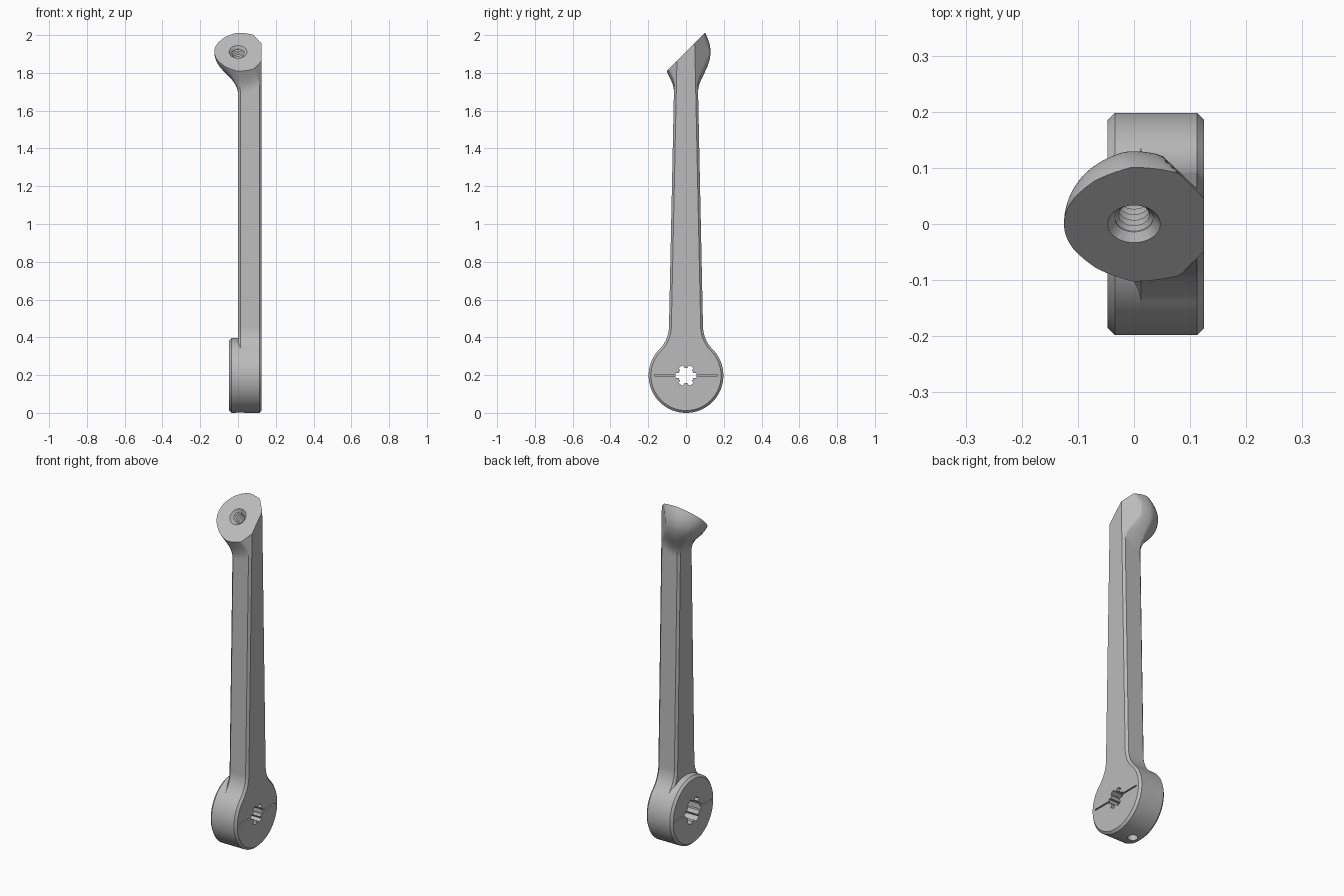
import bpy, bmesh
from math import sin, cos, pi, sqrt, hypot, radians
from mathutils import Vector, Matrix

cube = bpy.data.objects.get("Cube")
if cube:
    bpy.data.objects.remove(cube, do_unlink=True)

grey = bpy.data.materials.new("plain grey")
grey.use_nodes = True
grey.diffuse_color = (0.5, 0.5, 0.5, 1)
grey.node_tree.nodes["Principled BSDF"].inputs["Base Color"].default_value = (0.5, 0.5, 0.5, 1)

HUB_R = HUB_Z = 0.198       # hub radius and height of its axis
THICK, CHAMFER = 0.125, 0.0125
FLARE_Z, FLARE_W = 0.458, 0.09
JOIN_Z = 1.55               # where the straight arm meets the head
BALL_R = 0.125
BALL = Vector((0, 0, 2 - BALL_R / sqrt(2)))


def half_width(z):
    return FLARE_W - 0.021 * (z - FLARE_Z)


def loft(name, rings, cut=None):
    """Skin matching closed rings, cap both ends, optionally slice by a plane."""
    bm = bmesh.new()
    rows = [[bm.verts.new(p) for p in ring] for ring in rings]
    n = len(rows[0])
    for a, b in zip(rows, rows[1:]):
        for i in range(n):
            bm.faces.new((a[i], a[(i + 1) % n], b[(i + 1) % n], b[i]))
    bm.faces.new(rows[0])
    bm.faces.new(rows[-1])
    if cut:
        res = bmesh.ops.bisect_plane(bm, geom=bm.verts[:] + bm.edges[:] + bm.faces[:],
                                     dist=1e-6, plane_co=cut[0], plane_no=cut[1],
                                     clear_outer=True)
        edges = [e for e in res["geom_cut"] if isinstance(e, bmesh.types.BMEdge)]
        bmesh.ops.edgeloop_fill(bm, edges=edges)
    bmesh.ops.recalc_face_normals(bm, faces=bm.faces[:])
    mesh = bpy.data.meshes.new(name)
    bm.to_mesh(mesh)
    bm.free()
    mesh.materials.append(grey)
    obj = bpy.data.objects.new(name, mesh)
    bpy.context.collection.objects.link(obj)
    return obj


def carve(obj, cutters):
    bpy.context.view_layer.objects.active = obj
    for c in cutters:
        mod = obj.modifiers.new("cut", "BOOLEAN")
        mod.operation, mod.solver, mod.object = "DIFFERENCE", "EXACT", c
        bpy.ops.object.modifier_apply(modifier=mod.name)


def circle(r, n=96):
    return [(r * cos(2 * pi * i / n), r * sin(2 * pi * i / n)) for i in range(n)]


def along_x(points, x, z=HUB_Z):
    return [Vector((x, u, v + z)) for u, v in points]


# Arm: round hub flaring into a tapering bar, chamfered on both faces
def arm_outline(d):
    k = sqrt(0.5)
    fillet = (HUB_R * k - FLARE_W) / (1 - k)
    cy = FLARE_W + fillet
    cz = HUB_Z + cy
    half = [(half_width(JOIN_Z) - d, JOIN_Z)]
    for i in range(13):
        a = pi + pi / 4 * i / 12
        half.append((cy + (fillet + d) * cos(a), cz + (fillet + d) * sin(a)))
    for i in range(1, 37):
        a = pi / 4 - 3 * pi / 4 * i / 36
        half.append(((HUB_R - d) * cos(a), HUB_Z + (HUB_R - d) * sin(a)))
    return half + [(-y, z) for y, z in reversed(half[:-1])]


arm = loft("arm", [along_x(arm_outline(d), x, 0) for x, d in
                   ((0, CHAMFER), (CHAMFER, 0), (THICK - CHAMFER, 0), (THICK, CHAMFER))])

# Hub boss standing proud of the arm on one side
boss = loft("hub_boss", [along_x(circle(r), x) for x, r in
                         ((-0.047, HUB_R - CHAMFER), (-0.034, HUB_R), (0.013, HUB_R))])


# Head: half ball blended into the bar by a rounded fillet
def bar_corners(z):
    w, c, t = half_width(z), CHAMFER, THICK
    return [(c, -w), (t - c, -w), (t, c - w), (t, w - c),
            (t - c, w), (c, w), (0, w - c), (0, c - w)]


def surface(x, y, z, r=0.1):
    w = half_width(z)
    edge = (abs(y) - w + x - THICK + CHAMFER) / sqrt(2)
    far_edge = (abs(y) - w - x + CHAMFER) / sqrt(2)
    bar = max(abs(y) - w, -x, x - THICK, edge, far_edge)
    ball = (Vector((x, y, z)) - BALL).length - BALL_R
    blend = max(r, min(bar, ball)) - hypot(max(r - bar, 0), max(r - ball, 0))
    return max(blend, x - THICK, edge)


def head_ring(z):
    corners, ring, mid = bar_corners(z), [], THICK / 2
    for i, (ax, ay) in enumerate(corners):
        bx, by = corners[(i + 1) % 8]
        steps = 3 if i % 2 else 18
        for s in range(steps):
            dx = ax + (bx - ax) * s / steps - mid
            dy = ay + (by - ay) * s / steps
            length = hypot(dx, dy)
            lo, hi = 0.0, 0.3
            for _ in range(22):
                m = (lo + hi) / 2
                if surface(mid + dx / length * m, dy / length * m, z) < 0:
                    lo = m
                else:
                    hi = m
            ring.append((mid + dx / length * lo, dy / length * lo, z))
    return ring


levels = [JOIN_Z, 1.6] + [1.65 + 0.37 * i / 46 for i in range(47)]
head = loft("head", [head_ring(z) for z in levels], cut=(BALL, Vector((0, -1, 1))))

# Threaded socket with a countersink, square to the sloping face
socket = [(0.02, 0.047), (0, 0.047), (-0.014, 0.034)]
for i in range(6):
    top = -0.016 - 0.014 * i
    socket += [(top, 0.034), (top - 0.007, 0.027), (top - 0.013, 0.034)]
tilt = Matrix.Translation(BALL) @ Matrix.Rotation(radians(45), 4, "X")
thread = loft("socket_cutter", [[tilt @ Vector((u, v, h)) for u, v in circle(r, 40)]
                                for h, r in socket])


# Splined shaft hole, wider on the boss side
def spline(outer, inner):
    return [(r * cos(radians(60 * i + a)), r * sin(radians(60 * i + a)))
            for i in range(6)
            for a, r in ((-15, outer), (0, outer), (15, outer),
                         (19, inner), (30, inner), (41, inner))]


def slot(x0, x1):
    bar = [(-0.168, -0.004), (0.168, -0.004), (0.168, 0.004), (-0.168, 0.004)]
    return loft("slot_cutter", [along_x(bar, x) for x in (x0, x1)])


cutters = [
    loft("shaft_cutter", [along_x(spline(0.056, 0.041), x) for x in (-0.1, 0.2)]),
    loft("recess_cutter", [along_x(spline(0.075, 0.06), x) for x in (-0.1, 0.06)]),
    slot(-0.1, -0.037),
    slot(0.115, 0.2),
    # Small radial hole in the underside of the hub
    loft("radial_cutter", [[(u + 0.01, v, z) for u, v in circle(0.027, 32)]
                           for z in (-0.05, 0.07)]),
]

carve(head, [thread])
carve(arm, cutters)
carve(boss, cutters)
for c in cutters + [thread]:
    bpy.data.objects.remove(c, do_unlink=True)

# Smooth rounded surfaces, crisp chamfers
bpy.ops.object.select_all(action="DESELECT")
for obj in (arm, boss, head):
    obj.select_set(True)
bpy.context.view_layer.objects.active = arm
bpy.ops.object.shade_smooth_by_angle(angle=radians(25))
